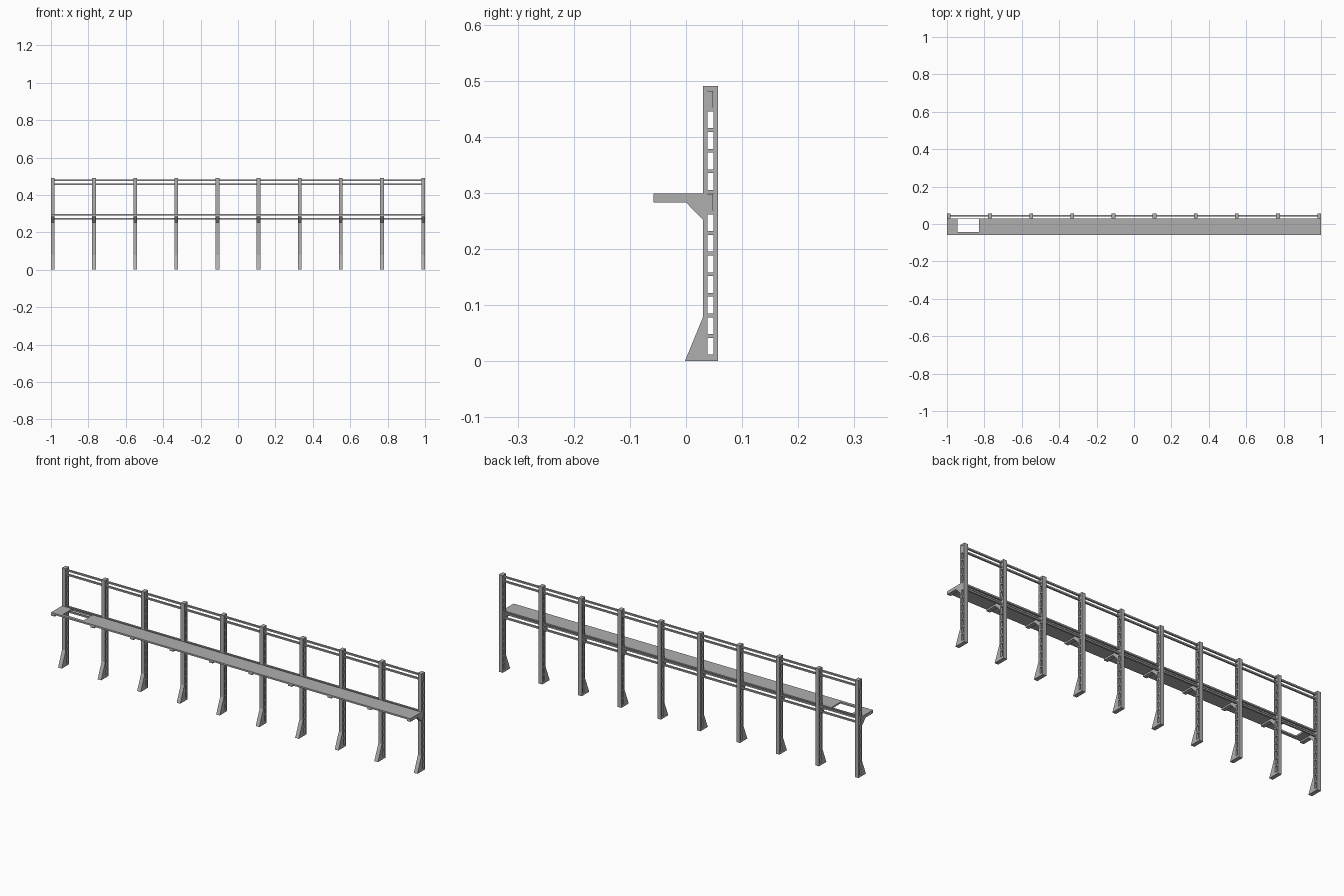
import bpy
import bmesh
from mathutils import Vector

cube = bpy.data.objects.get("Cube")
if cube:
    bpy.data.objects.remove(cube, do_unlink=True)

# Single grey steel finish
steel = bpy.data.materials.new("grey_steel")
steel.use_nodes = True
steel.diffuse_color = (0.43, 0.43, 0.43, 1)
bsdf = steel.node_tree.nodes["Principled BSDF"]
bsdf.inputs["Base Color"].default_value = (0.43, 0.43, 0.43, 1)
bsdf.inputs["Roughness"].default_value = 0.7

POSTS = 10
HALF = 1.0
POST_W = 0.02
POST_FRONT, POST_BACK, POST_TOP = 0.03, 0.057, 0.49
MID_Y = (POST_FRONT + POST_BACK) / 2
SLOT_HALF = 0.0055
SLOT_START, SLOT_PITCH, SLOT_H, SLOTS = 0.0116, 0.0367, 0.03, 13
RAIL_SLOTS = (7, 12)
DECK_TOP, DECK_BOTTOM, DECK_FRONT = 0.299, 0.291, -0.058
ARM_BOTTOM = 0.283


def finish(bm, name):
    """Turn a bmesh into a coloured object."""
    bmesh.ops.recalc_face_normals(bm, faces=bm.faces)
    mesh = bpy.data.meshes.new(name)
    bm.to_mesh(mesh)
    bm.free()
    mesh.materials.append(steel)
    obj = bpy.data.objects.new(name, mesh)
    bpy.context.collection.objects.link(obj)
    return obj


def extrude(bm, depth):
    """Give every flat face in the bmesh the same depth."""
    made = bmesh.ops.extrude_face_region(bm, geom=bm.faces[:])
    verts = [g for g in made["geom"] if isinstance(g, bmesh.types.BMVert)]
    bmesh.ops.translate(bm, verts=verts, vec=depth)


def pierced_panel(name, us, vs, is_hole, place, depth):
    """Grid panel with open cells, extruded to a solid."""
    bm = bmesh.new()
    grid = [[bm.verts.new(place(u, v)) for v in vs] for u in us]
    for i in range(len(us) - 1):
        for j in range(len(vs) - 1):
            if not is_hole(i, j):
                bm.faces.new((grid[i][j], grid[i + 1][j],
                              grid[i + 1][j + 1], grid[i][j + 1]))
    extrude(bm, depth)
    return finish(bm, name)


def side_profile(name, points):
    """Side outline in y and z, as wide as a post."""
    bm = bmesh.new()
    bm.faces.new([bm.verts.new((-POST_W / 2, y, z)) for y, z in points])
    extrude(bm, Vector((POST_W, 0, 0)))
    return finish(bm, name)


def box(name, low, high):
    bm = bmesh.new()
    bmesh.ops.create_cube(bm, size=1)
    low, high = Vector(low), Vector(high)
    bmesh.ops.scale(bm, verts=bm.verts, vec=high - low)
    bmesh.ops.translate(bm, verts=bm.verts, vec=(low + high) / 2)
    return finish(bm, name)


# Slotted post
slot_bottoms = [SLOT_START + i * SLOT_PITCH for i in range(SLOTS)]
levels = [0]
for z in slot_bottoms:
    levels += [z, z + SLOT_H]
levels.append(POST_TOP)
post = pierced_panel(
    "post", [POST_FRONT, MID_Y - SLOT_HALF, MID_Y + SLOT_HALF, POST_BACK], levels,
    lambda i, j: i == 1 and j % 2 == 1,
    lambda u, v: (-POST_W / 2, u, v), Vector((POST_W, 0, 0)))

# Sloping foot and deck support arm
foot = side_profile("foot", [(-0.002, 0), (POST_FRONT, 0), (POST_FRONT, 0.078)])
arm = side_profile("deck_arm", [
    (DECK_FRONT, DECK_BOTTOM), (DECK_FRONT, ARM_BOTTOM), (0, ARM_BOTTOM),
    (POST_FRONT, 0.252), (POST_FRONT, DECK_BOTTOM)])
parts = [post, foot, arm]

# Blocks that hold the rails inside the slots
for label, slot in zip(("lower", "upper"), RAIL_SLOTS):
    z = slot_bottoms[slot]
    parts.append(box(label + "_rail_block",
                     (-POST_W * 0.45, MID_Y - 0.005, z + 0.0005),
                     (POST_W * 0.45, MID_Y + 0.005, z + SLOT_H - 0.0005)))

# Repeat the post assembly along the length
first = -HALF + POST_W / 2
step = -2 * first / (POSTS - 1)
for part in parts:
    part.location.x = first
    for n in range(1, POSTS):
        twin = part.copy()
        twin.name = f"{part.name}_{n + 1}"
        twin.location.x = first + n * step
        bpy.context.collection.objects.link(twin)

# Paired horizontal rails
for label, slot in zip(("lower", "upper"), RAIL_SLOTS):
    z = slot_bottoms[slot]
    for side, base in (("bottom", z), ("top", z + SLOT_H - 0.008)):
        box(f"{label}_rail_{side}",
            (-HALF + 0.001, MID_Y - 0.0045, base + 0.0002),
            (HALF - 0.001, MID_Y + 0.0045, base + 0.0078))

# Walkway deck with an access opening
pierced_panel(
    "deck", [-HALF, -0.943, -0.829, HALF], [DECK_FRONT, -0.043, 0.026, POST_FRONT],
    lambda i, j: i == 1 and j == 1,
    lambda u, v: (u, v, DECK_BOTTOM), Vector((0, 0, DECK_TOP - DECK_BOTTOM)))
